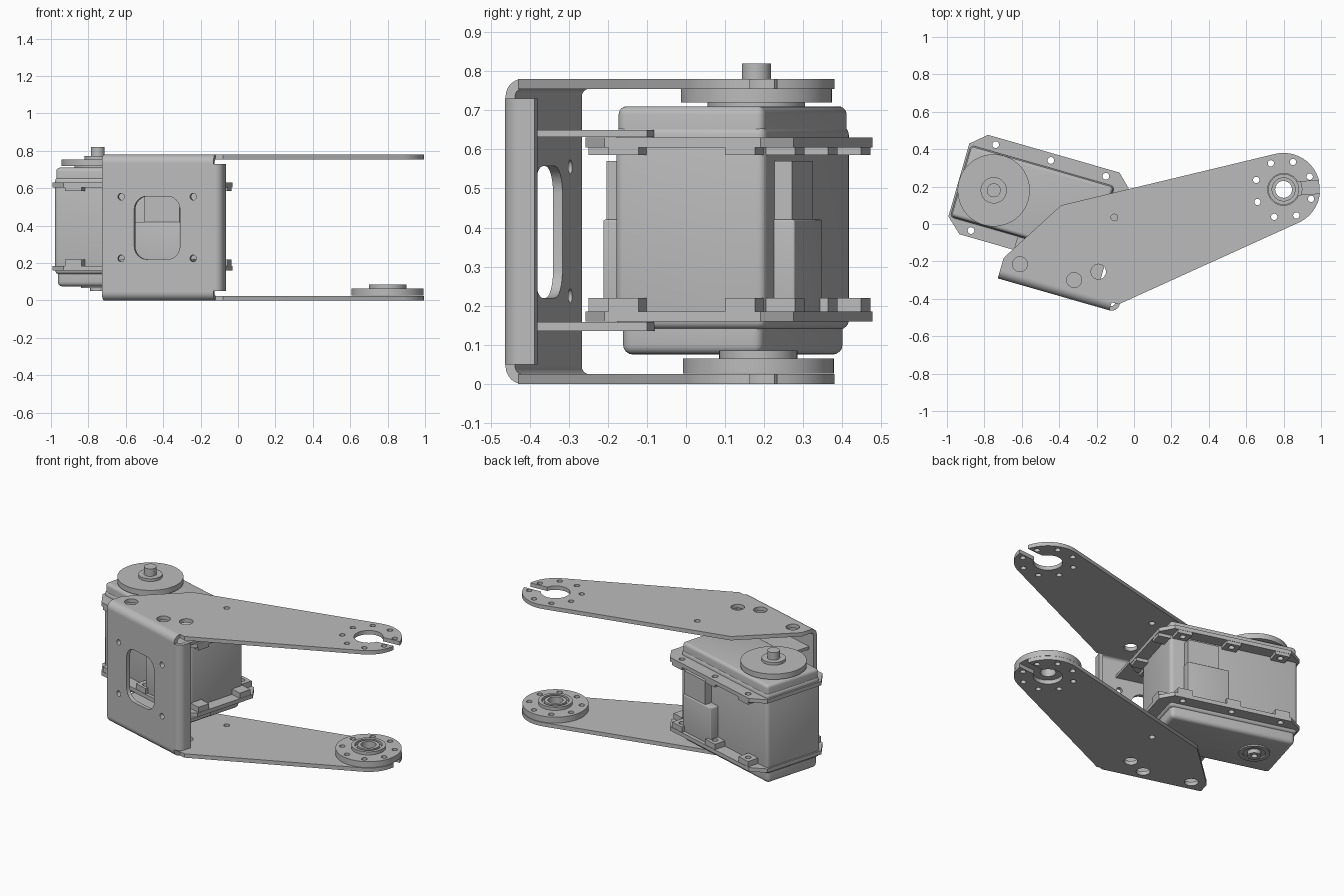
import bpy, bmesh
from math import sin, cos, radians
from mathutils import Matrix, Vector

if "Cube" in bpy.data.objects:
    bpy.data.objects.remove(bpy.data.objects["Cube"])

GREY = bpy.data.materials.new("light_grey")
GREY.use_nodes = True
COL = (0.5, 0.5, 0.5, 1)
GREY.diffuse_color = COL
GREY.node_tree.nodes["Principled BSDF"].inputs["Base Color"].default_value = COL

WORLD = Matrix.Identity(4)
TURN = Matrix.Rotation(radians(-16), 4, 'Z')          # frame of motor and bracket
FACE = TURN @ Matrix.Rotation(radians(90), 4, 'X')    # outline in width / height
SIDE = TURN @ Matrix(((0, 0, 1, 0), (1, 0, 0, 0), (0, 1, 0, 0), (0, 0, 0, 1)))


def arc(cx, cy, r, a0, a1, n=12):
    angles = [radians(a0 + (a1 - a0) * i / n) for i in range(n + 1)]
    return [(cx + r * cos(a), cy + r * sin(a)) for a in angles]


def circle(cx, cy, r, n=32):
    return arc(cx, cy, r, 0, 360, n)[:-1]


def rect(x0, x1, y0, y1, r=0.0):
    if not r:
        return [(x0, y0), (x1, y0), (x1, y1), (x0, y1)]
    return (arc(x1 - r, y0 + r, r, -90, 0, 6) + arc(x1 - r, y1 - r, r, 0, 90, 6)
            + arc(x0 + r, y1 - r, r, 90, 180, 6) + arc(x0 + r, y0 + r, r, 180, 270, 6))


def finish(obj):
    obj.data.materials.clear()
    obj.data.materials.append(GREY)
    bpy.ops.object.select_all(action='DESELECT')
    obj.select_set(True)
    bpy.context.view_layer.objects.active = obj
    bpy.ops.object.shade_smooth_by_angle(angle=radians(32))
    return obj


def slab(name, outline, z0, z1, holes=(), frame=WORLD):
    """Filled outline with holes, extruded from z0 to z1."""
    curve = bpy.data.curves.new(name, 'CURVE')
    curve.dimensions = '2D'
    curve.fill_mode = 'BOTH'
    curve.extrude = (z1 - z0) / 2
    for loop in [outline, *holes]:
        spline = curve.splines.new('POLY')
        spline.points.add(len(loop) - 1)
        for p, (x, y) in zip(spline.points, loop):
            p.co = (x, y, 0, 1)
        spline.use_cyclic_u = True
    temp = bpy.data.objects.new(name + "_outline", curve)
    bpy.context.collection.objects.link(temp)
    mesh = bpy.data.meshes.new_from_object(temp.evaluated_get(bpy.context.evaluated_depsgraph_get()))
    bpy.data.objects.remove(temp)
    bm = bmesh.new()
    bm.from_mesh(mesh)
    bmesh.ops.remove_doubles(bm, verts=bm.verts, dist=0.0002)
    bmesh.ops.recalc_face_normals(bm, faces=bm.faces)
    bm.transform(frame @ Matrix.Translation((0, 0, (z0 + z1) / 2)))
    bm.to_mesh(mesh)
    bm.free()
    obj = bpy.data.objects.new(name, mesh)
    bpy.context.collection.objects.link(obj)
    return finish(obj)


def block(name, x0, x1, y0, y1, z0, z1, bevel=0.0):
    """Box in the turned frame with rounded edges."""
    bm = bmesh.new()
    bmesh.ops.create_cube(bm, size=1)
    for v in bm.verts:
        v.co = Vector(((x0 + x1) / 2 + v.co.x * (x1 - x0),
                       (y0 + y1) / 2 + v.co.y * (y1 - y0),
                       (z0 + z1) / 2 + v.co.z * (z1 - z0)))
    if bevel:
        bmesh.ops.bevel(bm, geom=bm.edges[:], offset=bevel, segments=4, profile=0.5, affect='EDGES')
    bm.transform(TURN)
    mesh = bpy.data.meshes.new(name)
    bm.to_mesh(mesh)
    bm.free()
    obj = bpy.data.objects.new(name, mesh)
    bpy.context.collection.objects.link(obj)
    return finish(obj)


def turned(x, y):
    return tuple((TURN @ Vector((x, y, 0))).xy)


# Bracket arms: tapered plates with a keyhole notch in the round tip
TX, TY = 0.80, 0.185
ring_holes = [circle(TX + 0.155 * cos(radians(a)), TY + 0.155 * sin(radians(a)), 0.017, 16)
              for a in range(26, 386, 45)]
arm = ([turned(-0.62, -0.435), turned(0.04, -0.435)]
       + arc(TX, TY, 0.195, -65, -6.3) + arc(TX, TY, 0.085, -20.3, -331.7, 30)
       + arc(TX, TY, 0.195, 14.3, 103.5) + [(-0.39, 0.10), turned(-0.62, -0.366)])
arm_holes = ring_holes + [circle(x, y, 0.04) for x, y in
                          ((-0.61, -0.215), (-0.32, -0.30), (-0.19, -0.255))]
arm_holes.append(circle(-0.105, 0.035, 0.018, 16))
slab("upper_arm", arm, 0.755, 0.78, arm_holes)
slab("lower_arm", arm, 0.0, 0.025, arm_holes)

# Bracket front wall with window, bends and side lip
wall_holes = [rect(-0.44, -0.185, 0.22, 0.557, 0.07)]
wall_holes += [circle(x, z, 0.018, 16) for x in (-0.513, -0.112) for z in (0.225, 0.555)]
slab("front_wall", rect(-0.62, 0, 0.045, 0.735), 0.455, 0.48, wall_holes, FACE)
slab("upper_bend", arc(-0.435, 0.735, 0.045, 90, 180) + arc(-0.435, 0.735, 0.02, 180, 90),
     -0.62, 0, frame=SIDE)
slab("lower_bend", arc(-0.435, 0.045, 0.045, 180, 270) + arc(-0.435, 0.045, 0.02, 270, 180),
     -0.62, 0, frame=SIDE)
slab("side_lip", arc(0, -0.435, 0.045, -90, 0) + [(0.045, -0.39), (0.02, -0.39)]
     + arc(0, -0.435, 0.02, 0, -90), 0.05, 0.73, frame=TURN)

# Tabs that join the front wall to the motor flanges
tab = [(-0.58, -0.47), (-0.09, -0.47), (-0.09, -0.13), (-0.16, -0.13), (-0.16, -0.235), (-0.58, -0.235)]
slab("upper_tab", tab, 0.632, 0.65, frame=TURN)
slab("lower_tab", tab, 0.135, 0.158, frame=TURN)

# Motor housing
block("motor_body", -0.955, -0.155, -0.235, 0.165, 0.14, 0.66, 0.022)
block("motor_top_cover", -0.95, -0.16, -0.23, 0.16, 0.58, 0.71, 0.02)
block("motor_bottom_cover", -0.945, -0.168, -0.222, 0.152, 0.075, 0.2, 0.025)

# Motor flanges with pierced lugs
flange = [(-0.882, -0.31), (-0.15, -0.31), (-0.08, -0.24), (-0.08, 0.175),
          (-0.15, 0.243), (-0.882, 0.243), (-0.965, 0.17), (-0.965, -0.235)]
hole_x = (-0.828, -0.521, -0.215)
flange_holes = [circle(x, y, 0.018, 16) for x in hole_x for y in (-0.274, 0.204)]
for level, f0, l0, l1 in (("upper", 0.605, 0.585, 0.606), ("lower", 0.16, 0.184, 0.22)):
    slab(level + "_flange", flange, f0, f0 + 0.025, flange_holes, TURN)
    for side, y, y0, y1 in (("front", -0.274, -0.308, -0.23), ("back", 0.204, 0.16, 0.241)):
        for x in hole_x:
            slab(f"{level}_{side}_lug", rect(x - 0.045, x + 0.045, y0, y1), l0, l1,
                 [circle(x, y, 0.018, 16)], TURN)
    for y in (-0.19, 0.12):
        block(level + "_end_lug", -0.16, -0.082, y - 0.04, y + 0.04, l0, l1)

# Connector blocks on both long sides
for side, y0, y1 in (("back", 0.15, 0.22), ("front", -0.29, -0.22)):
    block(side + "_connector", -0.5, -0.24, y0, y1, 0.18, 0.42, 0.005)
    block(side + "_connector_cover", -0.44, -0.245, y0 + 0.008, y1 - 0.008, 0.41, 0.57)

# Output horn and shaft on top, idler boss beneath
HX, HY = -0.75, 0.18
for name, r, z0, z1 in (("horn_collar", 0.125, 0.70, 0.723), ("horn_disc", 0.193, 0.72, 0.755),
                        ("horn_hub", 0.07, 0.75, 0.772), ("horn_shaft", 0.037, 0.77, 0.82)):
    slab(name, circle(HX, HY, r, 64), z0, z1)
slab("idler_ring", circle(HX, HY, 0.09, 48), 0.066, 0.085, [circle(HX, HY, 0.065)])
slab("idler_boss", circle(HX, HY, 0.04), 0.05, 0.085, [circle(HX, HY, 0.018, 16)])

# Bearing disc on the lower arm
bore = circle(TX, TY, 0.045)
slab("bearing_disc", circle(TX, TY, 0.193, 64), 0.027, 0.065, ring_holes + [bore])
slab("bearing_outer_ring", circle(TX, TY, 0.1, 48), 0.064, 0.085, [circle(TX, TY, 0.08)])
slab("bearing_inner_ring", circle(TX, TY, 0.064, 48), 0.064, 0.085, [bore])
